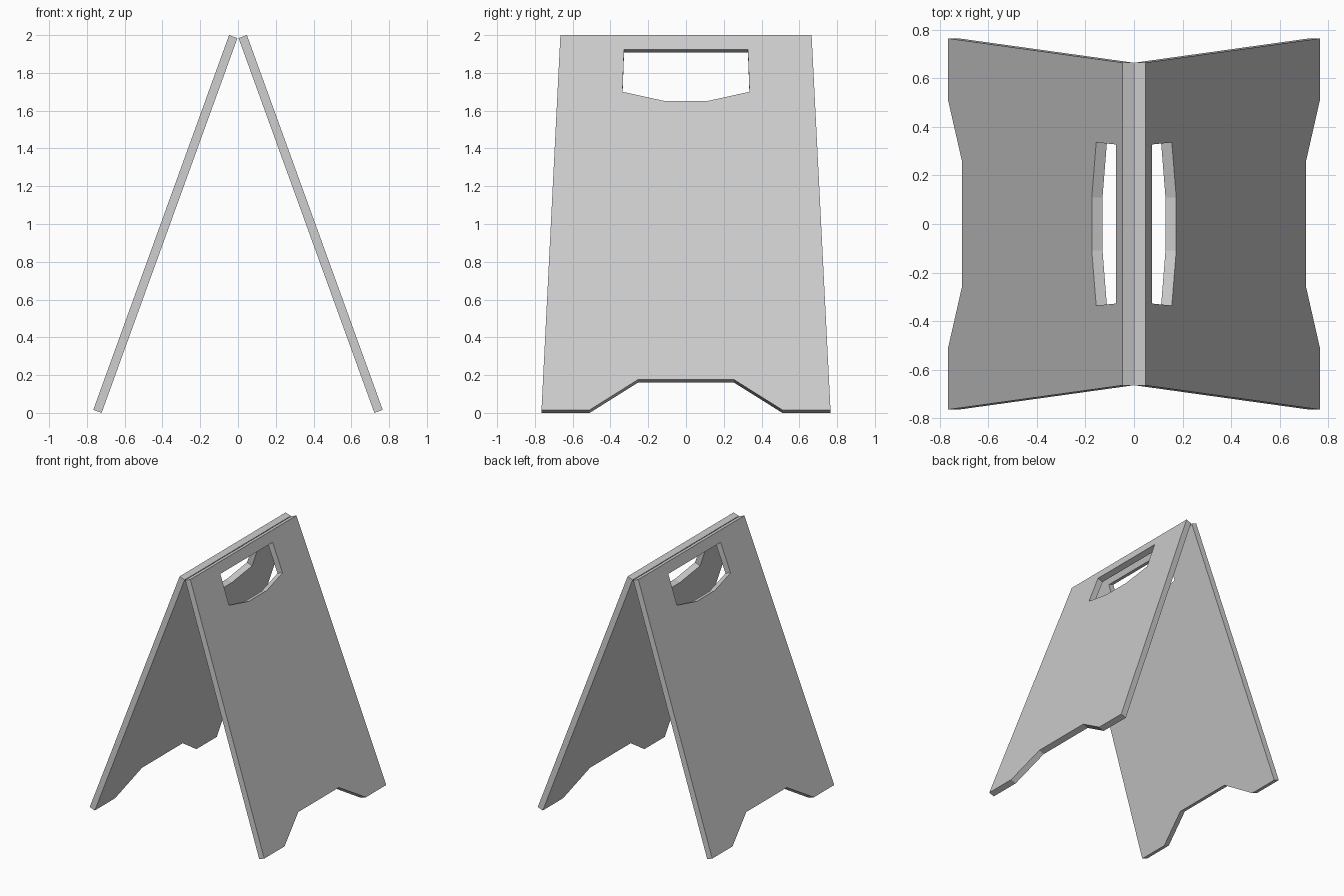
import bpy, bmesh, math
from mathutils import Matrix

if "Cube" in bpy.data.objects:
    bpy.data.objects.remove(bpy.data.objects["Cube"])

TILT = math.atan2(0.719, 1.984)
S, C = math.sin(TILT), math.cos(TILT)
T = 0.047                      # board thickness
L = (2.0 - T * S) / C          # board length along the slope


def symmetric(half):
    """Close a right-hand half profile by mirroring it."""
    return half + [(-x, y) for x, y in reversed(half)]


# Board outline with foot notch, and the handle opening
outline = symmetric([(0.255, 0.17), (0.51, 0), (0.765, 0), (0.665, L)])
handle = symmetric([(0.11, L - 0.372), (0.336, L - 0.319), (0.328, L - 0.081)])

# Local x -> depth, local y -> up the slope, local z -> outward
place = Matrix(((0, -S, C, 0.722 + C * T / 2),
                (1, 0, 0, 0),
                (0, C, S, S * T / 2),
                (0, 0, 0, 1)))


def board(name, turn):
    curve = bpy.data.curves.new(name + "_profile", 'CURVE')
    curve.dimensions = '2D'
    curve.fill_mode = 'BOTH'
    curve.extrude = T / 2
    for pts in (outline, handle):
        sp = curve.splines.new('POLY')
        sp.points.add(len(pts) - 1)
        for p, (x, y) in zip(sp.points, pts):
            p.co = (x, y, 0, 1)
        sp.use_cyclic_u = True
    tmp = bpy.data.objects.new(name + "_tmp", curve)
    bpy.context.collection.objects.link(tmp)
    bpy.context.view_layer.update()
    deps = bpy.context.evaluated_depsgraph_get()
    mesh = bpy.data.meshes.new_from_object(tmp.evaluated_get(deps))
    bpy.data.objects.remove(tmp)
    # Weld caps to rims and place on the slope
    bm = bmesh.new()
    bm.from_mesh(mesh)
    bmesh.ops.remove_doubles(bm, verts=bm.verts, dist=1e-4)
    bm.transform(Matrix.Rotation(turn, 4, 'Z') @ place)
    bmesh.ops.recalc_face_normals(bm, faces=bm.faces)
    for f in bm.faces:
        f.smooth = False
    bm.to_mesh(mesh)
    bm.free()
    mesh.name = name
    bpy.context.collection.objects.link(bpy.data.objects.new(name, mesh))


# Two leaning boards
board("right_board", 0)
board("left_board", math.pi)
